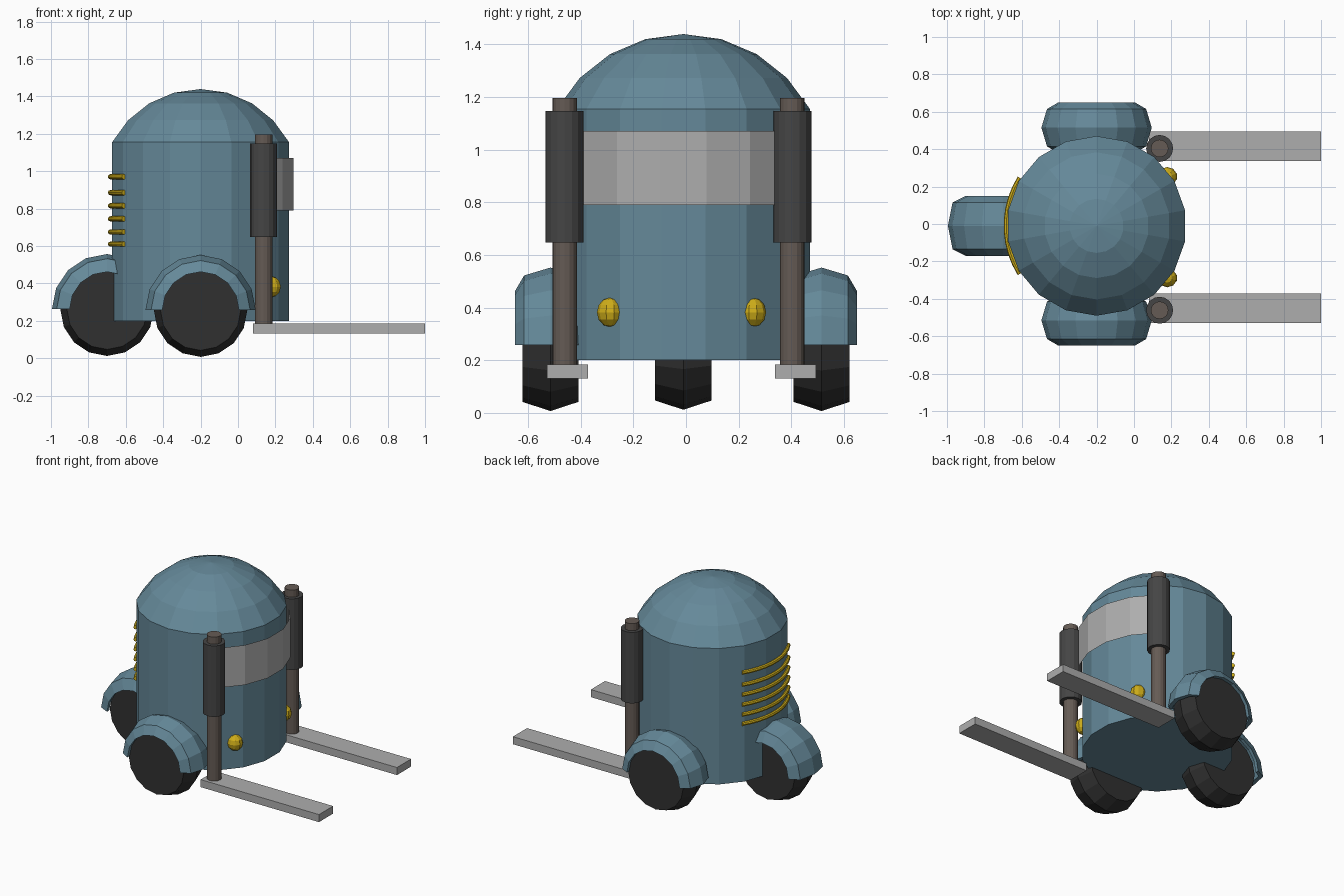
import bpy, bmesh
from math import sin, cos, pi, radians

if "Cube" in bpy.data.objects:
    bpy.data.objects.remove(bpy.data.objects["Cube"])

def mat(name, c):
    m = bpy.data.materials.new(name)
    m.diffuse_color = (*c, 1)
    m.use_nodes = True
    m.node_tree.nodes["Principled BSDF"].inputs["Base Color"].default_value = m.diffuse_color
    return m

BLUE = mat("blue_paint", (0.13, 0.25, 0.32))
RUBBER = mat("rubber", (0.03, 0.03, 0.03))
YELLOW = mat("yellow", (0.62, 0.42, 0.01))
STEEL = mat("dark_steel", (0.13, 0.105, 0.09))
SLEEVE = mat("sleeve_grey", (0.06, 0.06, 0.06))
LIGHT = mat("light_grey", (0.42, 0.42, 0.42))

def finish(name, bm, material):
    me = bpy.data.meshes.new(name)
    bm.to_mesh(me)
    bm.free()
    me.materials.append(material)
    ob = bpy.data.objects.new(name, me)
    bpy.context.collection.objects.link(ob)
    return ob

def sweep(name, profile, centre, material, n, axis='Z', start=0, end=360, loop=False, sheet=False):
    """Turn a profile of (offset along axis, radius) points about an axis."""
    bm = bmesh.new()
    cx, cy, cz = centre
    full = end - start == 360
    rings = []
    for i in range(n if full else n + 1):
        a = radians(start + (end - start) * i / n)
        ring = []
        for off, r in profile:
            if axis == 'Z':
                p = (cx + r * cos(a), cy + r * sin(a), cz + off)
            else:
                p = (cx + r * cos(a), cy + off, cz + r * sin(a))
            ring.append(bm.verts.new(p))
        rings.append(ring)
    m = len(profile)
    for i in range(n):
        A, B = rings[i], rings[(i + 1) % len(rings)]
        for j in range(m if loop else m - 1):
            k = (j + 1) % m
            bm.faces.new((A[j], B[j], B[k], A[k]))
    if loop and not full:
        bm.faces.new(rings[0])
        bm.faces.new(rings[-1])
    if not sheet:
        bmesh.ops.remove_doubles(bm, verts=bm.verts, dist=1e-5)
        bmesh.ops.recalc_face_normals(bm, faces=bm.faces)
    return finish(name, bm, material)

def rod(name, x, y, z0, z1, r, material, n=16):
    return sweep(name, [(0, 0), (0, r), (z1 - z0, r), (z1 - z0, 0)], (x, y, z0), material, n)

# Body with a shallow domed top
BX, BY = -0.2, -0.01
R = 0.548
dome = [(0.955 + R * cos(radians(a)) - 0.264, R * sin(radians(a))) for a in (61.2, 45.9, 30.6, 15.3, 0)]
sweep("body", [(0, 0), (0, 0.48)] + dome, (BX, BY, 0.2), BLUE, 18, start=10, end=370)

# Thin curved visor band across the front
sweep("visor", [(0.79, 0.505), (1.07, 0.505)], (BX, BY, 0), LIGHT, 5, start=-50, end=50, sheet=True)

# Vent ribs wrapped round the back
rib = [(0.014 * sin(k * pi / 4), 0.483 + 0.014 * cos(k * pi / 4)) for k in range(8)]
for i, z in enumerate((0.61, 0.675, 0.745, 0.815, 0.885, 0.97)):
    sweep(f"vent_rib_{i + 1}", rib, (BX, BY, z), YELLOW, 9, start=148, end=212, loop=True)

# Wheels and arched fenders
def wheel_set(label, x, y, z, crown, shoulder, rim):
    tyre = [(-0.107, 0), (-0.107, 0.215), (0, 0.25), (0.107, 0.215), (0.107, 0)]
    sweep(label + "_wheel", tyre, (x, y, z), RUBBER, 16, axis='Y', start=90, end=450)
    (sw, sr), (rw, rr) = shoulder, rim
    arch = [(-rw, rr), (-sw, sr), (0, crown), (sw, sr), (rw, rr),
            (rw - 0.024, rr), (sw - 0.012, sr - 0.025), (0, crown - 0.03),
            (0.012 - sw, sr - 0.025), (0.024 - rw, rr)]
    sweep(label + "_fender", arch, (x, y, z), BLUE, 8, axis='Y', start=0, end=180, loop=True)

wheel_set("left_side", -0.2, 0.515, 0.257, 0.295, (0.1, 0.265), (0.135, 0.205))
wheel_set("right_side", -0.2, -0.515, 0.257, 0.295, (0.1, 0.265), (0.135, 0.205))
wheel_set("rear", -0.7, -0.01, 0.262, 0.295, (0.125, 0.27), (0.16, 0.2))

# Lifting masts, forks and headlights on each side
for side, my, fy, ly in (("left", 0.404, 0.416, 0.254), ("right", -0.461, -0.45, -0.288)):
    rod(side + "_mast_rod", 0.137, my, 0.17, 1.197, 0.047, STEEL)
    rod(side + "_mast_sleeve", 0.137, my, 0.648, 1.147, 0.072, SLEEVE)
    bm = bmesh.new()
    bmesh.ops.create_cube(bm, size=1)
    bmesh.ops.scale(bm, vec=(0.92, 0.157, 0.053), verts=bm.verts)
    bmesh.ops.translate(bm, vec=(0.54, fy, 0.158), verts=bm.verts)
    finish(side + "_fork", bm, LIGHT)
    bm = bmesh.new()
    bmesh.ops.create_uvsphere(bm, u_segments=10, v_segments=6, radius=0.056)
    bmesh.ops.scale(bm, vec=(0.95, 0.9, 1), verts=bm.verts)
    bmesh.ops.translate(bm, vec=(0.178, ly, 0.382), verts=bm.verts)
    finish(side + "_headlight", bm, YELLOW)
